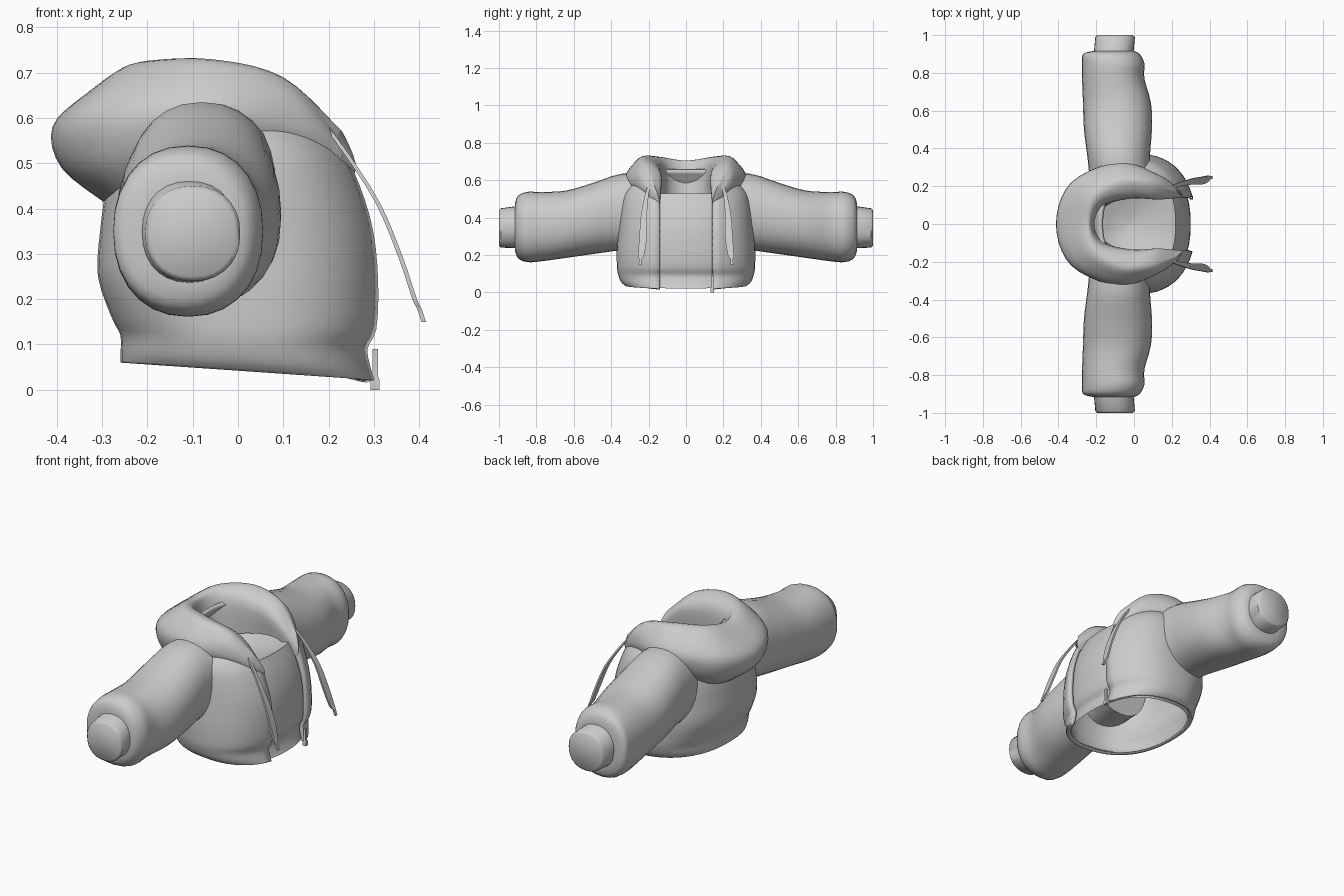
import bpy, math
from mathutils import Vector

cube = bpy.data.objects.get("Cube")
if cube:
    bpy.data.objects.remove(cube)

grey = bpy.data.materials.new("fabric_grey")
grey.use_nodes = True
colour = (0.6, 0.6, 0.6, 1)
grey.diffuse_color = colour
grey.node_tree.nodes["Principled BSDF"].inputs["Base Color"].default_value = colour


def spline(points, steps):
    """Smooth path through the points; rings of points are blended together."""
    out = []
    last = len(points) - 1
    for i in range(last):
        a, b = points[max(i - 1, 0)], points[i]
        c, d = points[i + 1], points[min(i + 2, last)]
        for s in range(steps):
            t = s / steps
            out.append(b + (c - a) * (t / 2) + (a * 2 - b * 5 + c * 4 - d) * (t * t / 2)
                       + (b * 3 - a - c * 3 + d) * (t ** 3 / 2))
    return out + [points[-1]]


def loft(name, rings, closed=True, cap=False, thickness=0, angle=50):
    """Skin a list of equal rings of points."""
    n = len(rings[0])
    verts = [p for ring in rings for p in ring]
    faces = []
    for r in range(len(rings) - 1):
        for k in range(n if closed else n - 1):
            m = (k + 1) % n
            faces.append((r * n + k, r * n + m, r * n + n + m, r * n + n + k))
    if cap:
        faces.append(tuple(range(len(verts) - n, len(verts))))
        faces.append(tuple(reversed(range(n))))
    mesh = bpy.data.meshes.new(name)
    mesh.from_pydata(verts, [], faces)
    mesh.materials.append(grey)
    obj = bpy.data.objects.new(name, mesh)
    bpy.context.collection.objects.link(obj)
    bpy.ops.object.select_all(action="DESELECT")
    obj.select_set(True)
    bpy.context.view_layer.objects.active = obj
    bpy.ops.object.mode_set(mode="EDIT")
    bpy.ops.mesh.select_all(action="SELECT")
    bpy.ops.mesh.normals_make_consistent(inside=False)
    bpy.ops.object.mode_set(mode="OBJECT")
    bpy.ops.object.shade_smooth_by_angle(angle=math.radians(angle))
    if thickness:
        mod = obj.modifiers.new("cloth", "SOLIDIFY")
        mod.thickness = thickness
        mod.offset = -1
    return obj


def power(v, e):
    return math.copysign(abs(v) ** e, v)


def body_ring(z, front, back, half, gap=0, inset=0, count=48):
    """Rounded-square section around the body, optionally open at the front."""
    e = 0.85
    front, back, half = front - inset, back + inset, half - inset
    start = math.asin((gap / half) ** (1 / e)) if gap else 0
    ring = []
    for k in range(count):
        a = start + (math.tau - 2 * start) * k / (count - 1 if gap else count)
        x = (front + back) / 2 + (front - back) / 2 * power(math.cos(a), e)
        y = half * power(math.sin(a), e)
        drop = 0.04 * (x + 0.26) / 0.58 * max(0, 1 - (z - 0.06) / 0.3)
        ring.append(Vector((x, y, z - drop)))
    return ring


def smooth_rows(rows, steps):
    return [[v / 100 for v in row] for row in spline([Vector(r) for r in rows], steps)]


# Torso profile: height, front, back, half width (hundredths)
torso = [(6, 32, -26, 33), (8, 31, -26, 35), (12, 30, -26, 36.5), (16, 32, -28, 37),
         (25, 32.5, -31, 37), (35, 31.5, -30.5, 36), (45, 28.5, -29, 35),
         (53, 24.5, -26, 33), (60, 18, -22, 27), (66, 13, -18, 20)]
loft("jacket_body", [body_ring(*row, gap=0.145) for row in smooth_rows(torso, 3)],
     closed=False, thickness=0.02)

# Inner shirt, with a sunken neck that closes it
shirt = [body_ring(*row, inset=0.025) for row in smooth_rows(torso[:8], 3)]
for row in [(52, 20, -18, 20), (49, 12, -14, 12), (47, 2, -6, 4)]:
    shirt.append(body_ring(*[v / 100 for v in row]))
shirt.append([Vector((-0.02, 0, 0.465))] * len(shirt[0]))
loft("inner_shirt", shirt, angle=70)

# Sleeve sections: distance out, centre x, centre z, radius x, radius z
sleeve = [(18, -6, 42, 17, 20), (34, -8, 43, 16.5, 20.5), (50, -8.5, 39.5, 18, 19),
          (64, -9, 36.5, 18, 18), (77, -11, 35.2, 16.5, 18.5), (85, -11, 35, 16.5, 18.8),
          (90, -12, 35, 15, 16.5), (91.5, -11, 35, 11, 12)]
cuff = [(88, -11, 35, 10.5, 11.5), (99, -10, 34.5, 10.5, 10.5), (100, -10, 34.5, 9.5, 9.5)]


def tube(name, rows, side, count=28):
    rings = []
    for y, cx, cz, rx, rz in rows:
        ring = []
        for k in range(count):
            a = math.tau * k / count
            ring.append(Vector((cx + rx * power(math.cos(a), 0.9), side * y,
                                cz + rz * power(math.sin(a), 0.9))))
        rings.append(ring)
    loft(name, rings, cap=True)


# Hood rails from the middle of the back to the front tip (hundredths)
rails = [
    [(-19, 0, 48), (-14, 10, 49), (0, 14, 52), (14, 13.5, 53), (25, 14, 46)],
    [(-22, 0, 66), (-17, 10, 67), (-2, 14, 67), (13, 13.5, 63), (26, 14.5, 50)],
    [(-25, 0, 70.5), (-21, 14, 72.5), (-6, 22, 73), (10, 21, 69), (23, 17, 57)],
    [(-34, 0, 65), (-27, 19, 68), (-7, 28, 69), (12, 25, 65), (22, 18.5, 56)],
    [(-41, 0, 58), (-33, 22, 60), (-8, 32.5, 62), (13, 26, 60), (23, 19, 54)],
    [(-39, 0, 49), (-31, 21, 50), (-8, 31, 55), (12, 26, 56), (23, 19, 51)],
    [(-29, 0, 41), (-24, 18, 43), (-8, 26, 49), (10, 23, 52), (22, 18, 49)],
]
rows = []
for rail in rails:
    mirrored = [(x, -y, z) for x, y, z in reversed(rail[1:])]
    rows.append([Vector(p) / 100 for p in spline([Vector(p) for p in mirrored + rail], 5)])
hood = [spline(list(section), 4) for section in zip(*rows)]
loft("hood", hood, cap=True, angle=60)

for label, side in (("left", 1), ("right", -1)):
    tube(label + "_sleeve", smooth_rows(sleeve, 3), side)
    tube(label + "_cuff", [[v / 100 for v in row] for row in cuff], side)

    # Flat drawstring: x, y, z, half width (hundredths)
    cord = [(18, 19, 60, 0.6), (24, 21, 52, 1), (31, 22.5, 41, 1.6), (36, 23, 29, 2),
            (39, 24, 20, 1.6), (40, 24.5, 18, 0.7), (41, 24.5, 15, 0.8)]
    rings = []
    for x, y, z, w in smooth_rows(cord, 3):
        rings.append([Vector((x + dx, side * y + dy * w, z))
                      for dx, dy in ((-0.005, -1), (0.005, -1), (0.005, 1), (-0.005, 1))])
    loft(label + "_drawstring", rings, cap=True, angle=40)

# Zip pull hanging from the left front edge
pull = []
for z, w in ((0, 0.01), (0.02, 0.01), (0.03, 0.006), (0.09, 0.006)):
    pull.append([Vector((0.303 + dx * w, 0.14 + dy * w, z))
                 for dx, dy in ((-1, -1), (1, -1), (1, 1), (-1, 1))])
loft("zip_pull", pull, cap=True, angle=30)
